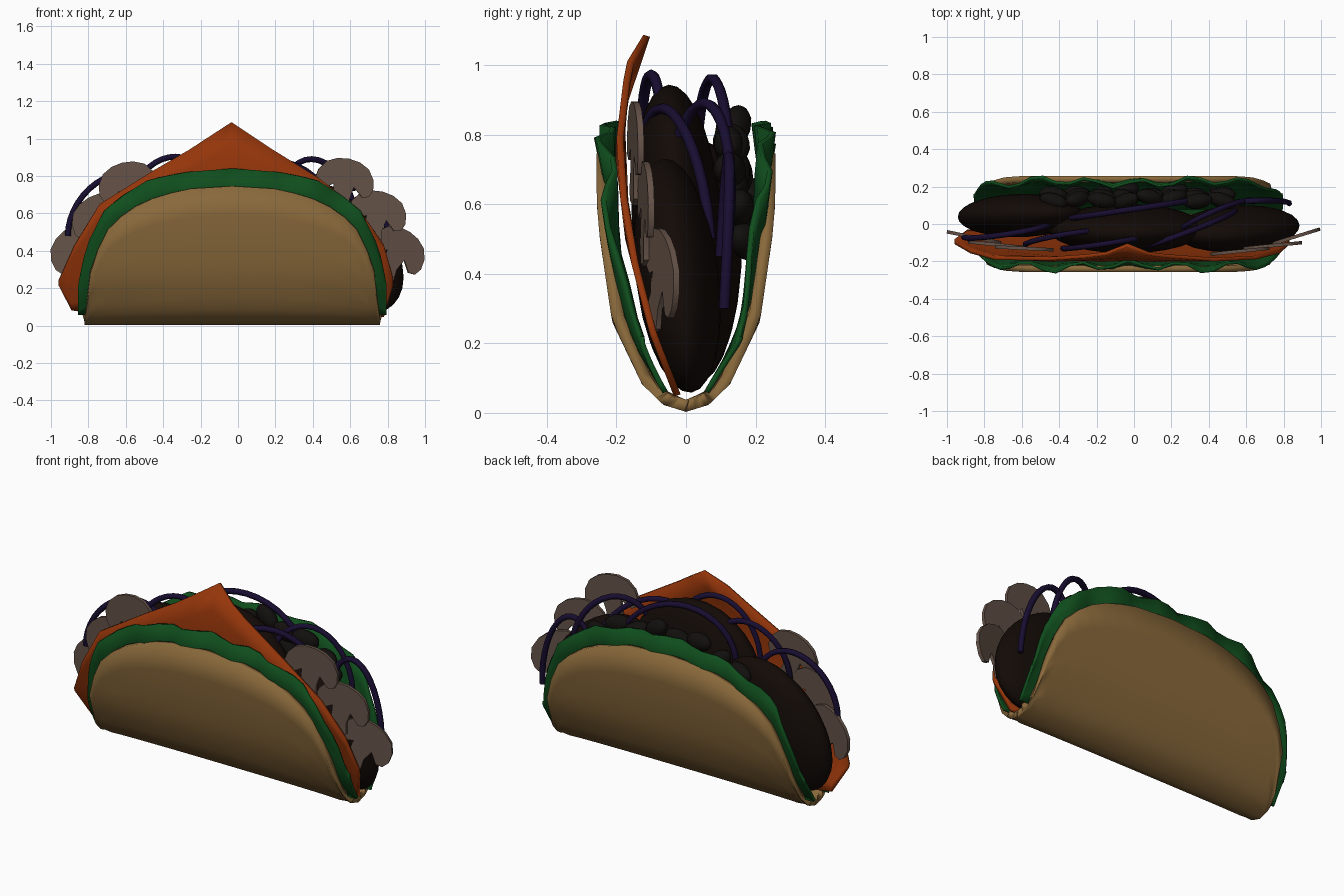
import bpy, math, random
from mathutils import Vector

if "Cube" in bpy.data.objects:
    bpy.data.objects.remove(bpy.data.objects["Cube"])
random.seed(4)
CX = -0.03


def mat(name, rgb):
    m = bpy.data.materials.new(name)
    m.diffuse_color = (*rgb, 1)
    m.use_nodes = True
    m.node_tree.nodes["Principled BSDF"].inputs["Base Color"].default_value = m.diffuse_color
    return m


TORTILLA = mat("tortilla", (0.25, 0.14, 0.043))
GREEN = mat("lettuce", (0.005, 0.075, 0.012))
ORANGE = mat("cheese", (0.30, 0.036, 0.003))
BROWN = mat("meat", (0.006, 0.003, 0.002))
BLACK = mat("bean", (0.006, 0.005, 0.004))
GREY = mat("mushroom", (0.13, 0.085, 0.065))
PURPLE = mat("onion", (0.009, 0.004, 0.03))


def interp(table, x):
    if x <= table[0][0]:
        return table[0][1]
    for (a, fa), (b, fb) in zip(table, table[1:]):
        if x <= b:
            return fa + (fb - fa) * (x - a) / (b - a)
    return table[-1][1]


def finish(ob, m, angle=40):
    ob.data.materials.append(m)
    bpy.ops.object.select_all(action='DESELECT')
    ob.select_set(True)
    bpy.context.view_layer.objects.active = ob
    bpy.ops.object.shade_smooth_by_angle(angle=math.radians(angle))


def mesh_object(name, verts, faces):
    me = bpy.data.meshes.new(name)
    me.from_pydata(verts, [], faces)
    ob = bpy.data.objects.new(name, me)
    bpy.context.collection.objects.link(ob)
    return ob


def sheet(name, xs, vs, point, m, thick, offset):
    verts = [point(x, v) for x in xs for v in vs]
    n = len(vs)
    faces = [(i * n + j, (i + 1) * n + j, (i + 1) * n + j + 1, i * n + j + 1)
             for i in range(len(xs) - 1) for j in range(n - 1)]
    ob = mesh_object(name, verts, faces)
    s = ob.modifiers.new("thickness", 'SOLIDIFY')
    s.thickness, s.offset = thick, offset
    finish(ob, m)


def spaced(half, n):
    return [CX - half * math.cos(math.pi * i / n) for i in range(n + 1)]


# folded tortilla: U-shaped section trimmed by the half-round outline
SECTION = [(0, 0), (.02, .065), (.08, .127), (.26, .213), (.5, .248), (.6, .257), (.75, .257)]
RIM = [(0, .743), (.26, .727), (.48, .66), (.65, .54), (.75, .34), (.775, .15), (.79, .04)]


def shell_point(x, v):
    z = interp(RIM, abs(x - CX)) * v * v
    return (x, math.copysign(interp(SECTION, z), v), z + .003)


sheet("tortilla_shell", spaced(.79, 22), [i / 9 for i in range(-9, 10)],
      shell_point, TORTILLA, .034, 1)

# wavy lettuce leaf inside each wall
LEAF_RIM = [(0, .84), (.26, .82), (.45, .78), (.58, .70), (.69, .61), (.78, .42), (.82, .22)]
LEAF_Y = [(.06, .06), (.2, .143), (.3, .175), (.5, .208), (.7, .222), (.79, .238), (.84, .215)]
for label, side in (("front", -1), ("back", 1)):
    def leaf_point(x, v, side=side):
        z = .06 + (interp(LEAF_RIM, abs(x - CX)) - .06) * v
        wave = .022 * math.sin(x * 23 + side) * v ** 2
        return (x, side * (interp(LEAF_Y, z) + wave), z)
    sheet(label + "_lettuce", spaced(.825, 32), [i / 7 for i in range(8)],
          leaf_point, GREEN, .016, 0)

# leaning cheese slice with one corner up
CHEESE_TOP = [(-.96, .24), (-.875, .43), (-.74, .65), (-.45, .83), (-.26, .94), (-.035, 1.085),
              (.17, .95), (.43, .79), (.65, .62), (.78, .43), (.83, .25)]
CHEESE_Y = [(.05, -.025), (.23, -.095), (.5, -.165), (.75, -.195), (1.0, -.165), (1.09, -.11)]


def cheese_point(x, v):
    low = interp([(-.96, .22), (-.89, .085), (-.7, .06), (.78, .05), (.83, .22)], x)
    z = low + (interp(CHEESE_TOP, x) - low) * v
    return (x, interp(CHEESE_Y, z), z)


sheet("cheese_slice", sorted([p[0] for p in CHEESE_TOP] + [-.89, -.15, .08]),
      [i / 8 for i in range(9)], cheese_point, ORANGE, .02, 0)


def ellipsoid(name, loc, size, rot, m, seg, rings):
    bpy.ops.mesh.primitive_uv_sphere_add(segments=seg, ring_count=rings, location=loc)
    ob = bpy.context.object
    ob.rotation_mode = 'YXZ'
    ob.rotation_euler = rot
    ob.name, ob.scale = name, size
    finish(ob, m, 60)


# three flat meat pieces, the outer two sloping down outwards
for name, loc, size, rot in (
        ("left_meat", (-.61, .045, .43), (.40, .115, .27), (-.05, -.85, 0)),
        ("middle_meat", (-.04, -.025, .53), (.42, .13, .415), (.06, 0, 0)),
        ("right_meat", (.55, -.025, .395), (.40, .12, .26), (.12, .8, 0))):
    ellipsoid(name, loc, size, rot, BROWN, 24, 16)

# beans along the back
for i in range(24):
    x = -.43 + .9 * (i % 8) / 7
    row = i // 8
    z = .81 - .5 * x * x - .1 * row + random.uniform(-.03, .03)
    y = .135 + .012 * row + random.uniform(-.015, .015)
    ellipsoid("bean", (x, y, z), (.08, .042, .05),
              (0, random.uniform(-.9, .9), random.uniform(-.4, .4)), BLACK, 12, 8)

# mushroom slices: cap with curled lobes and a stem
HALF = [(0, .12), (.06, .112), (.115, .085), (.15, .035), (.16, -.02), (.145, -.06),
        (.11, -.07), (.08, -.045), (.055, -.025), (.045, -.09), (.06, -.15), (.035, -.175)]
OUTLINE = HALF + [(-x, z) for x, z in reversed(HALF[1:])]


def mushroom(name, loc, roll, yaw):
    n = len(OUTLINE)
    verts = [(x, y, z) for y in (-.009, .009) for x, z in OUTLINE]
    faces = [tuple(reversed(range(n))), tuple(range(n, 2 * n))]
    faces += [(i, (i + 1) % n, (i + 1) % n + n, i + n) for i in range(n)]
    ob = mesh_object(name, verts, faces)
    ob.location, ob.rotation_euler = loc, (0, roll, yaw)
    finish(ob, GREY)


for name, loc, roll, yaw in (
        ("right_upper_mushroom", (.57, -.145, .775), .2, .1),
        ("right_middle_mushroom", (.745, -.115, .6), .25, .1),
        ("right_lower_mushroom", (.855, -.07, .40), .55, .3),
        ("left_upper_mushroom", (-.59, -.13, .755), -.25, -.05),
        ("left_middle_mushroom", (-.74, -.11, .58), -.5, -.1),
        ("left_lower_mushroom", (-.86, -.07, .41), -.65, -.2)):
    mushroom(name, loc, roll, yaw)


# onion strips: arched tubes between two feet, bowed sideways
def onion(name, a, b, peak, bow):
    a, b = Vector(a), Vector(b)
    cu = bpy.data.curves.new(name, 'CURVE')
    cu.dimensions, cu.bevel_depth, cu.bevel_resolution = '3D', .016, 1
    cu.use_fill_caps = True
    sp = cu.splines.new('POLY')
    n = 18
    sp.points.add(n)
    for i in range(n + 1):
        t = math.pi * i / n
        p = a.lerp(b, .5 - .5 * math.cos(t))
        p.z += (peak - (a.z + b.z) / 2) * math.sin(t)
        p.y += bow * math.sin(t)
        sp.points[i].co = (*p, 1)
    ob = bpy.data.objects.new(name, cu)
    bpy.context.collection.objects.link(ob)
    cu.materials.append(PURPLE)


for args in (("far_left_onion", (-.91, -.07, .48), (-.45, .0, .62), .80, -.02),
             ("left_onion", (-.58, -.11, .62), (-.16, -.04, .70), .90, .02),
             ("back_onion", (-.34, .03, .68), (.34, .13, .62), .96, .0),
             ("front_onion", (-.38, -.13, .64), (.08, -.06, .72), .97, -.01),
             ("middle_onion", (.0, -.13, .62), (.54, .07, .50), .87, -.02),
             ("right_onion", (.22, -.06, .62), (.64, .12, .50), .885, .04),
             ("far_right_onion", (.5, .10, .45), (.83, .11, .30), .73, .02)):
    onion(*args)
